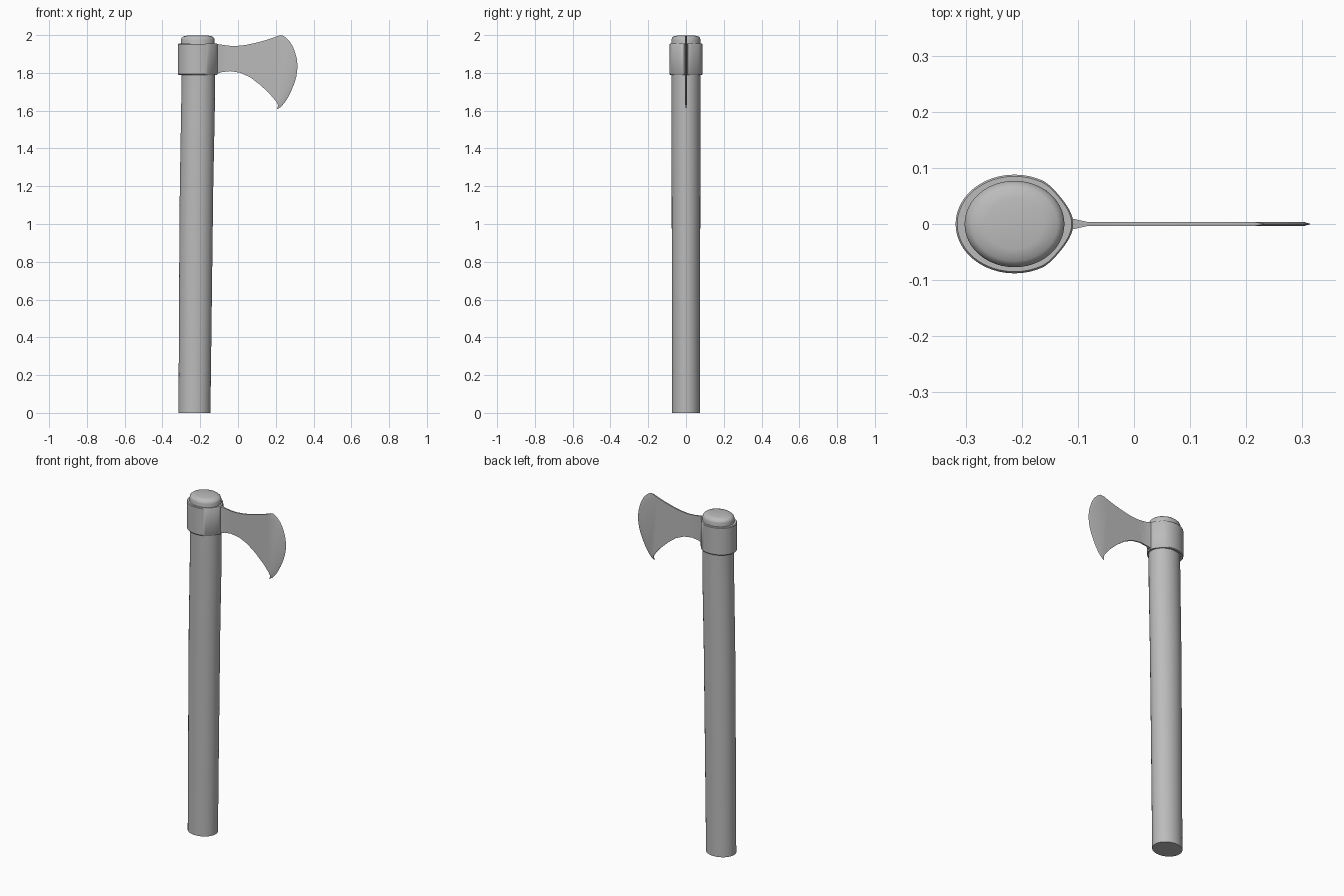
import bpy, bmesh, math

cube = bpy.data.objects.get("Cube")
if cube:
    bpy.data.objects.remove(cube)

grey = bpy.data.materials.new("plain grey")
grey.use_nodes = True
colour = (0.5, 0.5, 0.5, 1)
grey.diffuse_color = colour
grey.node_tree.nodes["Principled BSDF"].inputs["Base Color"].default_value = colour


def finish(name, bm, angle=35):
    bmesh.ops.recalc_face_normals(bm, faces=bm.faces)
    mesh = bpy.data.meshes.new(name)
    bm.to_mesh(mesh)
    bm.free()
    mesh.materials.append(grey)
    obj = bpy.data.objects.new(name, mesh)
    bpy.context.collection.objects.link(obj)
    bpy.ops.object.select_all(action='DESELECT')
    obj.select_set(True)
    bpy.context.view_layer.objects.active = obj
    bpy.ops.object.shade_smooth_by_angle(angle=math.radians(angle))
    return obj


def bridge(bm, a, b):
    n = len(a)
    for i in range(n):
        j = (i + 1) % n
        bm.faces.new((a[i], a[j], b[j], b[i]))


def oval(cx, rx, ry, n=48):
    return [(cx + rx * math.cos(2 * math.pi * i / n),
             ry * math.sin(2 * math.pi * i / n)) for i in range(n)]


def ring(bm, outline, z):
    return [bm.verts.new((x, y, z)) for x, y in outline]


# Handle: slightly leaning oval shaft with a domed end (z, left x, right x, half depth)
bm = bmesh.new()
sections = [(0, -.315, -.146, .074), (.4, -.313, -.141, .074),
            (.8, -.311, -.136, .075), (1.2, -.308, -.131, .076),
            (1.6, -.301, -.123, .077), (1.8, -.298, -.122, .077),
            (1.9, -.301, -.124, .077), (1.975, -.302, -.124, .077),
            (1.985, -.299, -.127, .074), (1.993, -.29, -.136, .066),
            (1.998, -.265, -.161, .045)]
rings = [ring(bm, oval((l + r) / 2, (r - l) / 2, d), z) for z, l, r, d in sections]
for a, b in zip(rings, rings[1:]):
    bridge(bm, a, b)
bm.faces.new(rings[0])
bm.faces.new(rings[-1])
finish("handle", bm)

# Collar: oval band drawn in to a narrow throat where the blade joins
bm = bmesh.new()


def collar_outline(grow):
    points = []
    for x, y in oval(-.213, .105 + grow, .088 + grow):
        pinch = max(0, (x + .155) / .047)
        points.append((x, y * (1 - .25 * min(pinch, 1))))
    return points


inner = oval(-.212, .088, .0765)
loops = [ring(bm, o, z) for o, z in (
    (inner, 1.79), (collar_outline(-.003), 1.79), (collar_outline(0), 1.794),
    (collar_outline(0), 1.951), (collar_outline(-.003), 1.955), (inner, 1.955))]
for a, b in zip(loops, loops[1:] + loops[:1]):
    bridge(bm, a, b)
finish("collar", bm)

# Blade: thin plate outlined by curves, flared at the collar, tapered to the cutting edge
top = [(-.12, 1.954), (-.085, 1.949), (-.05, 1.944), (-.016, 1.942), (.037, 1.947),
       (.09, 1.958), (.143, 1.972), (.186, 1.986), (.212, 1.996), (.233, 2)]
arc = [(.256, 1.985), (.276, 1.963), (.291, 1.938), (.302, 1.91), (.311, 1.876),
       (.315, 1.841), (.313, 1.808), (.308, 1.777), (.297, 1.741), (.281, 1.703),
       (.264, 1.669), (.244, 1.639), (.226, 1.619), (.207, 1.607)]
under = [(.212, 1.629), (.204, 1.645), (.17, 1.687), (.117, 1.737), (.064, 1.777),
         (.011, 1.801), (-.042, 1.809), (-.085, 1.804), (-.12, 1.793)]

bm = bmesh.new()
edge = [bm.verts.new((x, 0, z)) for x, z in [top[-1]] + arc]
hub = (.1, 1.84)
sides = []
for s in (-1, 1):
    def plate(points):
        return [bm.verts.new((x, s * (.012 if x < -.1 else .004), z)) for x, z in points]
    t, u = plate(top[:-1]), plate(under)
    inset = plate([(x - .06 * (x - hub[0]), z - .06 * (z - hub[1]))
                   for x, z in arc[:-1]])
    bm.faces.new((t[0], t[1], u[-2], u[-1]))
    bm.faces.new(t[1:] + inset + u[:-1])
    # ground bevel between plate and cutting edge
    ground = [t[-1]] + inset + [u[0]]
    for i in range(len(edge) - 1):
        bm.faces.new((ground[i], ground[i + 1], edge[i + 1], edge[i]))
    bm.faces.new((ground[-2], ground[-1], edge[-1]))
    sides.append((t, u))
(ta, ua), (tb, ub) = sides
for a, b in ((ta, tb), (ua, ub)):
    for i in range(len(a) - 1):
        bm.faces.new((a[i], a[i + 1], b[i + 1], b[i]))
bm.faces.new((ta[-1], tb[-1], edge[0]))
bm.faces.new((ua[0], ub[0], edge[-1]))
bm.faces.new((ta[0], tb[0], ub[-1], ua[-1]))
finish("blade", bm, 20)
